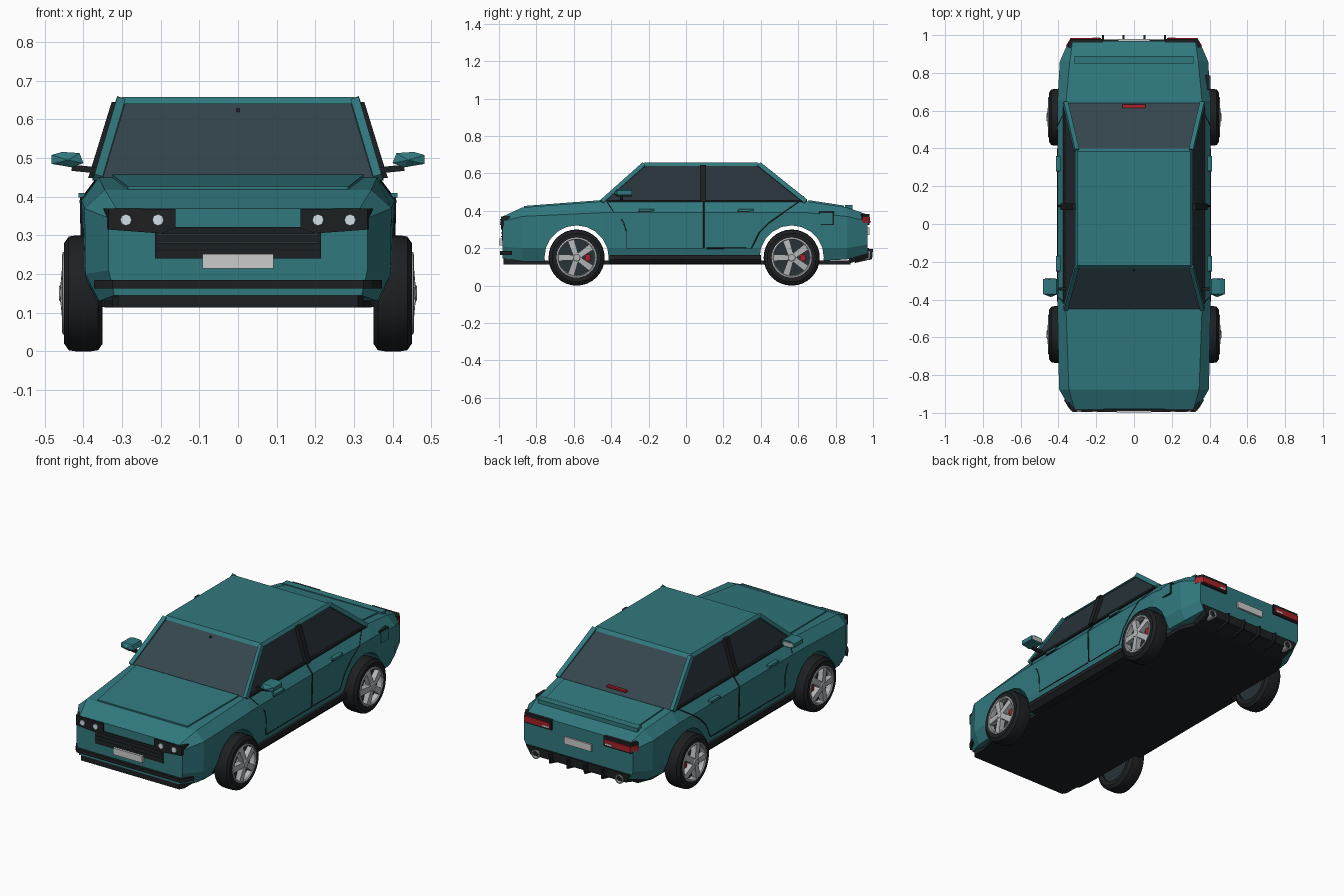
import bpy, bmesh, math
from mathutils import Vector

if "Cube" in bpy.data.objects:
    bpy.data.objects.remove(bpy.data.objects["Cube"])

COL = dict(teal=(.03, .19, .21), black=(.012, .014, .016), glass=(.035, .06, .075), dark=(.02, .032, .04),
           silver=(.45, .47, .48), red=(.4, .015, .02), lamp=(.65, .75, .8), plate=(.55, .56, .55))
MATS = {}
for k, c in COL.items():
    MATS[k] = bpy.data.materials.new(k)
    MATS[k].diffuse_color = (*c, 1)


def finish(name, bm, col):
    bmesh.ops.recalc_face_normals(bm, faces=bm.faces)
    me = bpy.data.meshes.new(name)
    bm.to_mesh(me)
    bm.free()
    ob = bpy.data.objects.new(name, me)
    bpy.context.collection.objects.link(ob)
    me.materials.append(MATS[col])
    return ob


def loft(name, rings, col, closed_path=False):
    """Skin a list of equal rings; cap the ends unless the path closes."""
    bm = bmesh.new()
    vs = [[bm.verts.new(p) for p in r] for r in rings]
    n = len(rings[0])
    pairs = list(zip(vs, vs[1:])) + ([(vs[-1], vs[0])] if closed_path else [])
    for a, b in pairs:
        for i in range(n):
            bm.faces.new((a[i], a[(i + 1) % n], b[(i + 1) % n], b[i]))
    if not closed_path:
        bm.faces.new(vs[0])
        bm.faces.new(vs[-1])
    return finish(name, bm, col)


def hull(name, pts, col):
    bm = bmesh.new()
    for p in pts:
        bm.verts.new(p)
    r = bmesh.ops.convex_hull(bm, input=bm.verts)
    junk = {g for g in r['geom_interior'] if isinstance(g, bmesh.types.BMVert)}
    bmesh.ops.delete(bm, geom=list(junk), context='VERTS')
    bmesh.ops.dissolve_limit(bm, angle_limit=.01, verts=bm.verts, edges=bm.edges)
    return finish(name, bm, col)


def box(name, x, y, z, col):
    return hull(name, [(a, b, c) for a in x for b in y for c in z], col)


def mbox(name, s, x, y, z, col):
    return box(name, (s * x[0], s * x[1]), y, z, col)


def bar(name, p, q, w, col):
    """Square bar between two points."""
    p, q = Vector(p), Vector(q)
    d = (q - p).normalized()
    u = d.cross(Vector((0, 1, 0)) if abs(d.y) < .9 else Vector((1, 0, 0))).normalized()
    v = d.cross(u)
    return hull(name, [e + a * u * w / 2 + b * v * w / 2 for e in (p, q) for a in (-1, 1) for b in (-1, 1)], col)


def lathe(name, prof, cy, cz, col, s=1, n=32, closed=False):
    """Revolve (x, radius) points about an x-parallel axis."""
    rings = [[(s * x, cy + r * math.cos(2 * math.pi * i / n), cz + r * math.sin(2 * math.pi * i / n))
              for i in range(n)] for x, r in prof]
    return loft(name, rings, col, closed)


def smooth(ob):
    bpy.ops.object.select_all(action='DESELECT')
    ob.select_set(True)
    bpy.context.view_layer.objects.active = ob
    bpy.ops.object.shade_smooth_by_angle(angle=math.radians(35))


def seam(name, pts, depth=.003):
    cu = bpy.data.curves.new(name, 'CURVE')
    cu.dimensions = '3D'
    cu.bevel_depth = depth
    cu.bevel_resolution = 0
    sp = cu.splines.new('POLY')
    sp.points.add(len(pts) - 1)
    for a, p in zip(sp.points, pts):
        a.co = (*p, 1)
    cu.materials.append(MATS['black'])
    bpy.context.collection.objects.link(bpy.data.objects.new(name, cu))


def side_x(z):
    """Half width of the body side at height z in the door area."""
    return .405 - (z - .39) * .75 if z > .39 else .38 + (z - .13) * .285 if z < .2 else .40 + (z - .2) * .026


# Lower body: y, then (x, z) of sill, lower side, upper side, shoulder
SECT = [(-.98, (.32, .145), (.335, .21), (.335, .345), (.315, .37)),
        (-.875, (.36, .13), (.395, .2), (.397, .37), (.345, .418)),
        (-.45, (.38, .13), (.40, .2), (.405, .39), (.36, .45)),
        (.65, (.38, .13), (.40, .2), (.405, .39), (.36, .45)),
        (.86, (.36, .14), (.39, .2), (.393, .37), (.34, .418)),
        (.97, (.32, .17), (.345, .22), (.345, .345), (.325, .38))]
rings = [[(x, y, z) for x, z in h] + [(-x, y, z) for x, z in reversed(h)] for y, *h in SECT]
body = loft('body', rings, 'teal')
WHEELS = (-.585, .565)
for cy in WHEELS:
    cut = lathe('arch_cutter', [(-.6, .172), (.6, .172)], cy, .15, 'black', n=20)
    cut.hide_render = True
    m = body.modifiers.new('arch', 'BOOLEAN')
    m.operation, m.solver, m.object = 'DIFFERENCE', 'EXACT', cut
    bpy.context.view_layer.objects.active = body
    bpy.ops.object.modifier_apply(modifier='arch')
    bpy.data.objects.remove(cut)

# Underbody, hood and trunk lids, spoiler
hull('underbody', [(s * x, y, z) for s in (-1, 1) for z in (.113, .135)
                   for x, y in ((.32, -.9), (.345, -.8), (.345, .8), (.31, .88))], 'black')
hull('hood', [(s * x, y, z + d) for s in (-1, 1) for d in (-.01, .008)
              for x, y, z in ((.325, -.455, .449), (.285, -.865, .418))], 'teal')
hull('trunk_lid', [(s * x, y, z + d) for s in (-1, 1) for d in (-.01, .008)
                   for x, y, z in ((.315, .655, .449), (.295, .845, .42))], 'teal')
box('spoiler', (-.315, .315), (.85, .89), (.405, .43), 'teal')

# Cabin: side glass block, front and rear screens, roof
B = [(-.44, .367), (.63, .367)]
T = [(-.215, .303), (.38, .303)]
hull('side_glass', [(s * x, y, .448) for s in (-1, 1) for y, x in B]
     + [(s * x, y, .645) for s in (-1, 1) for y, x in T], 'dark')
for nm, yb, yt in (('windshield', -.452, -.222), ('rear_window', .642, .388)):
    d = .012 if yb < 0 else -.012
    hull(nm, [(s * x, y + e, z) for s in (-1, 1) for e in (0, d)
              for x, y, z in ((.35, yb, .449), (.292, yt, .643))], 'glass')
hull('roof', [(s * x, y, z) for s in (-1, 1) for x, y, z in
              ((.312, -.235, .64), (.312, .4, .64), (.3, -.22, .658), (.3, .385, .658))], 'teal')
box('interior_mirror', (-.004, .004), (-.25, -.235), (.608, .628), 'black')
box('high_brake_light', (-.06, .06), (.615, .632), (.468, .478), 'red')

for s in (-1, 1):
    # Pillars and window trims
    bar('front_pillar', (s * .363, -.45, .448), (s * .304, -.225, .648), .022, 'teal')
    bar('rear_pillar', (s * .363, .64, .448), (s * .304, .39, .648), .024, 'teal')
    hull('middle_pillar', [(s * (x + d), y, z) for d in (-.02, .012) for y in (.075, .108)
                           for x, z in ((.376, .448), (.315, .645))], 'black')
    bar('window_trim', (s * .37, -.42, .452), (s * .37, .62, .452), .012, 'black')
    # Door seams and handles
    P = lambda pts: [(s * side_x(z), y, z) for y, z in pts]
    seam('front_door_seam', P([(-.42, .445), (-.39, .40), (-.335, .34), (-.32, .29), (-.32, .2), (.09, .2)]))
    seam('middle_door_seam', P([(.095, .445), (.095, .39), (.095, .2)]), .005)
    seam('rear_door_seam', P([(.11, .2), (.35, .2), (.39, .28), (.45, .34), (.52, .39), (.6, .445)]))
    for y in (-.21, .32):
        mbox('door_handle', s, (.39, .413), (y - .04, y + .04), (.398, .41), 'teal')
        mbox('handle_recess', s, (.39, .409), (y - .045, y + .02), (.392, .399), 'black')
    hull('side_skirt', [(s * x, y, z) for y in (-.41, .4) for x, z in
                        ((.34, .115), (.385, .115), (.408, .14), (.405, .165), (.34, .165))], 'black')
    # Door mirrors
    bar('mirror_stalk', (s * .36, -.345, .468), (s * .43, -.345, .475), .016, 'black')
    hull('mirror', [(s * x, y, z) for x, z in ((.40, .487), (.41, .513), (.455, .516), (.483, .508), (.482, .485), (.43, .476))
                    for y in (-.37, -.29)] + [(s * .44, -.387, .495)], 'teal')
    mbox('mirror_glass', s, (.415, .472), (-.292, -.287), (.485, .507), 'silver')
    # Headlights wrap round the corner
    hull('headlight_housing', [(s * x, y, z) for x, y, z in
         ((.162, -.99, .318), (.2, -.99, .305), (.335, -.988, .315), (.348, -.94, .318), (.162, -.99, .368),
          (.335, -.988, .37), (.348, -.94, .37), (.162, -.96, .318), (.162, -.96, .368), (.2, -.96, .305))], 'black')
    for x in (.207, .29):
        hull('headlight_lamp', [(s * x + .015 * math.cos(a * math.pi / 4), y, .34 + .015 * math.sin(a * math.pi / 4))
                                for a in range(8) for y in (-.994, -.97)], 'lamp')
    # Tail lights
    hull('tail_light_housing', [(s * x, y, z) for z in (.325, .383) for x, y in
         ((.165, .95), (.165, .98), (.335, .98), (.356, .94), (.33, .93))], 'black')
    hull('tail_light', [(s * x, y, z) for z in (.334, .366) for x, y in
         ((.175, .95), (.175, .985), (.335, .985), (.36, .944), (.33, .93))], 'red')
    mbox('reverse_light', s, (.18, .22), (.97, .988), (.337, .346), 'lamp')
    # Exhaust pipe, open at the rear
    ring = lambda y, r: [(s * .265 + r * math.cos(i * math.pi / 8), y, .162 + r * math.sin(i * math.pi / 8)) for i in range(16)]
    smooth(loft('exhaust', [ring(.88, .022), ring(.985, .025), ring(.985, .019), ring(.9, .019)], 'silver'))

    # Wheels
    for cy in WHEELS:
        smooth(lathe('tire', [(.352, .105), (.35, .13), (.362, .147), (.38, .15), (.42, .15), (.438, .147),
                              (.45, .13), (.448, .107), (.43, .103)], cy, .15, 'black', s, 32, True))
        lathe('brake_disc', [(.36, .105), (.415, .105)], cy, .15, 'dark', s)
        smooth(lathe('rim_ring', [(.42, .107), (.453, .107), (.455, .1), (.45, .095), (.42, .095)], cy, .15, 'silver', s, 32, True))
        lathe('wheel_hub', [(.41, .028), (.455, .028), (.463, .018)], cy, .15, 'silver', s, 16)
        for k in range(5):
            a = math.pi / 5 + k * math.tau / 5
            d, t = Vector((0, math.cos(a), math.sin(a))), Vector((0, -math.sin(a), math.cos(a)))
            c = Vector((0, cy, .15))
            hull('wheel_spoke', [c + d * r + t * w * e + Vector((s * x, 0, 0))
                                 for r, w, x0, x1 in ((.012, .014, .425, .46), (.1, .018, .425, .452))
                                 for e in (-1, 1) for x in (x0, x1)], 'silver')
        mbox('brake_caliper', s, (.4, .432), (cy + .045, cy + .075), (.133, .167), 'red')

# Front face: grille, slats, plate, bumper strips
box('grille', (-.215, .215), (-.985, -.96), (.24, .322), 'black')
for z in (.262, .282, .302):
    box('grille_slat', (-.21, .21), (-.99, -.98), (z - .003, z + .003), 'dark')
box('front_plate', (-.092, .092), (-.998, -.975), (.214, .252), 'plate')
hull('bumper_strip', [(s * x, y, z) for s in (-1, 1) for z in (.163, .184)
                      for x, y in ((.325, -.995), (.345, -.975), (.372, -.93), (.3, -.93))], 'black')
hull('front_lip', [(s * x, y, z) for s in (-1, 1) for z in (.113, .15)
                   for x, y in ((.31, -.975), (.325, -.95), (.325, -.85))], 'black')

# Rear face: plate, diffuser with fins
box('rear_plate', (-.085, .085), (.96, .98), (.27, .31), 'plate')
hull('rear_diffuser', [(s * x, y, z) for s in (-1, 1) for x, y, z in
                       ((.3, .86, .115), (.3, .975, .15), (.33, .978, .2), (.33, .9, .2))], 'black')
for x in (-.165, -.055, .055, .165):
    hull('diffuser_fin', [(x + d, y, z) for d in (-.005, .005) for y, z in
                          ((.9, .12), (.995, .142), (1.0, .195), (.95, .2))], 'black')

# Fuel door on the right side only
box('fuel_door_gap', (.37, .4), (.71, .79), (.323, .395), 'black')
box('fuel_door', (.37, .404), (.716, .784), (.329, .389), 'teal')

for m in bpy.data.materials:
    if m.users and not m.is_grease_pencil:
        m.use_nodes = True
        m.node_tree.nodes["Principled BSDF"].inputs["Base Color"].default_value = m.diffuse_color
